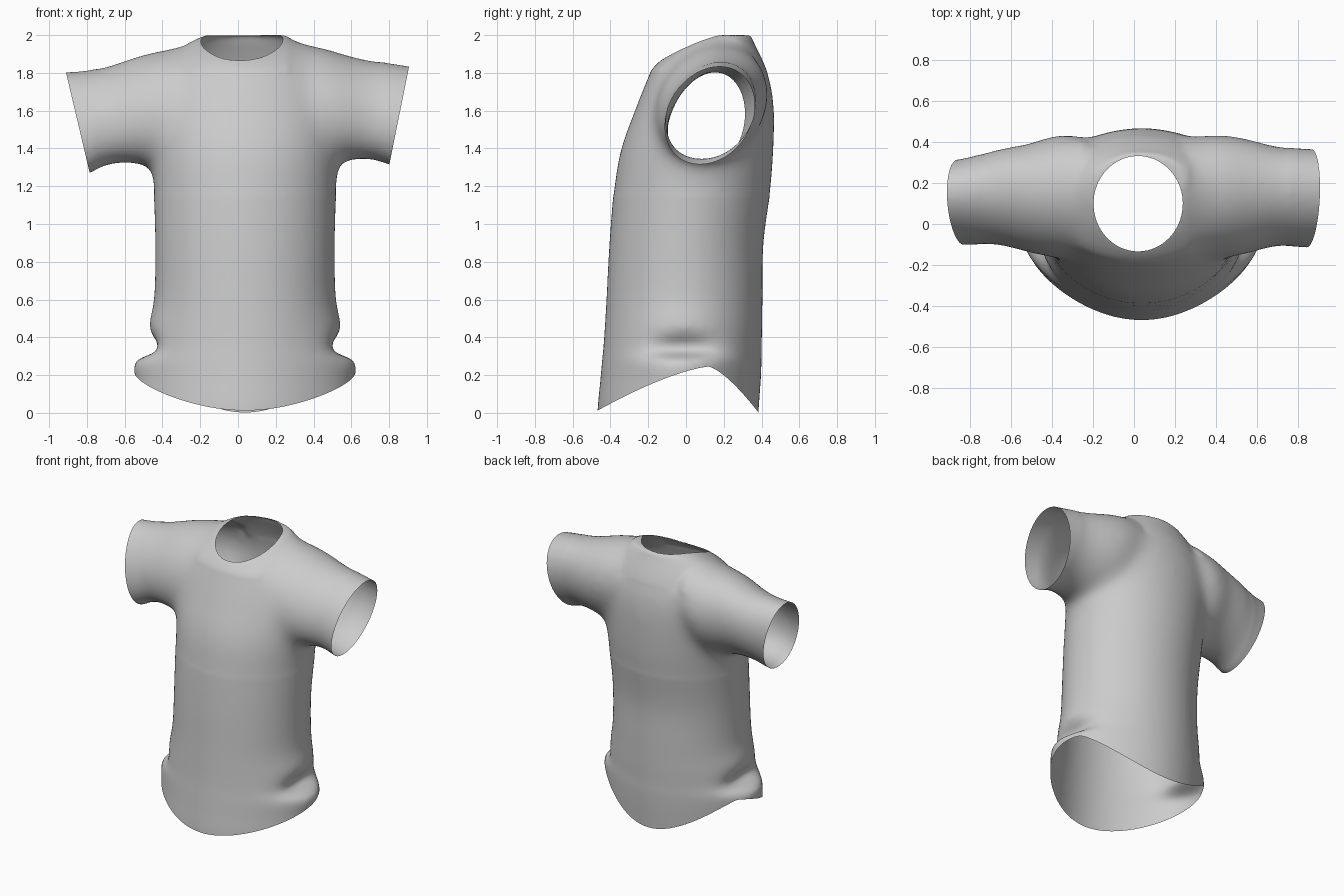
import bpy, bmesh, math
from mathutils import Vector

cube = bpy.data.objects.get("Cube")
if cube:
    bpy.data.objects.remove(cube)

SIDES = 72
STEPS = 5
MID_X = 0.037
ANGLES = [2 * math.pi * i / SIDES for i in range(SIDES)]


def flowing(table):
    """Smoothly interpolate the rows of a section table."""
    rows = [Vector(r) for r in table]
    rows = [rows[0]] + rows + [rows[-1]]
    result = []
    for a, b, c, d in zip(rows, rows[1:], rows[2:], rows[3:]):
        for i in range(STEPS):
            t = i / STEPS
            result.append(b + (c - a) * t / 2
                          + (2 * a - 5 * b + 4 * c - d) * t ** 2 / 2
                          + (3 * b - a - 3 * c + d) * t ** 3 / 2)
    return result + [rows[-1]]


def loft(bm, rings):
    """Closed tube through equal rings of points, capped at both ends."""
    loops = [[bm.verts.new(p) for p in ring] for ring in rings]
    for a, b in zip(loops, loops[1:]):
        for i in range(SIDES):
            j = (i + 1) % SIDES
            bm.faces.new((a[i], a[j], b[j], b[i]))
    bm.faces.new(loops[0])
    bm.faces.new(loops[-1])


def torso_ring(z, half_x, front, back, flare, pinch):
    mid, half_y = (front + back) / 2, (back - front) / 2
    return [(MID_X + math.cos(a) * (half_x + flare * math.cos(a) ** 2
                                    - pinch * math.cos(a) ** 10),
             mid + half_y * math.sin(a), z) for a in ANGLES]


def sleeve_ring(x, front, back, low, high, lean):
    y, z, rz = (front + back) / 2, (low + high) / 2, (high - low) / 2
    ry = math.sqrt(((back - front) / 2) ** 2 - lean ** 2)
    return [(x, y + ry * math.cos(a) + lean * math.sin(a), z + rz * math.sin(a))
            for a in ANGLES]


def trim(bm, zone, point, normal):
    """Cut the cloth in the zone with a plane, dropping the side it points to."""
    verts = [v for v in bm.verts if zone(v.co)]
    chosen = set(verts)
    faces = [f for f in bm.faces if all(v in chosen for v in f.verts)]
    edges = list({e for f in faces for e in f.edges})
    bmesh.ops.bisect_plane(bm, geom=verts + edges + faces, dist=1e-6,
                           plane_co=point, plane_no=normal, clear_outer=True)


def trim_curved(bm, zone, height, normal):
    """Cut the cloth in the zone along the surface z = height(x, y)."""
    for v in bm.verts:
        v.co.z -= height(v.co.x, v.co.y)
    trim(bm, lambda p: zone(Vector((p.x, p.y, p.z + height(p.x, p.y)))),
         (0, 0, 0), normal)
    for v in bm.verts:
        v.co.z += height(v.co.x, v.co.y)


# Torso: height, half width, front, back, hem flare, side pinch
TORSO = [
    (-0.15, 0.48, -0.47, 0.375, 0.10, 0),
    (0.02, 0.48, -0.468, 0.385, 0.10, 0),
    (0.16, 0.48, -0.455, 0.395, 0.10, 0),
    (0.27, 0.48, -0.445, 0.40, 0.10, 0),
    (0.34, 0.48, -0.438, 0.40, 0.07, 0.095),
    (0.45, 0.48, -0.43, 0.403, 0.035, 0.01),
    (0.62, 0.475, -0.42, 0.405, 0.005, 0),
    (0.90, 0.475, -0.405, 0.41, 0, 0),
    (1.20, 0.485, -0.38, 0.45, 0, 0),
    (1.40, 0.50, -0.345, 0.465, 0, 0),
    (1.60, 0.51, -0.272, 0.468, 0, 0),
    (1.72, 0.49, -0.225, 0.455, 0, 0),
    (1.82, 0.44, -0.18, 0.425, 0, 0),
    (1.90, 0.375, -0.09, 0.39, 0, 0),
    (1.96, 0.295, 0.01, 0.36, 0, 0),
    (2.00, 0.21, 0.10, 0.345, 0, 0),
]
# Sleeves: distance out, front, back, underside, top, lean
LEFT = [
    (0.15, -0.08, 0.36, 1.42, 1.95, 0.05),
    (0.30, -0.14, 0.425, 1.36, 1.955, 0.05),
    (0.45, -0.165, 0.435, 1.32, 1.935, 0.05),
    (0.58, -0.14, 0.41, 1.335, 1.895, 0.055),
    (0.70, -0.108, 0.378, 1.342, 1.868, 0.055),
    (0.85, -0.115, 0.365, 1.30, 1.843, 0.055),
    (1.00, -0.12, 0.36, 1.26, 1.82, 0.055),
]
RIGHT = [
    (-0.13, -0.08, 0.36, 1.42, 1.94, 0.05),
    (-0.25, -0.14, 0.425, 1.36, 1.945, 0.05),
    (-0.38, -0.165, 0.435, 1.30, 1.925, 0.05),
    (-0.52, -0.14, 0.39, 1.315, 1.895, 0.055),
    (-0.65, -0.105, 0.37, 1.32, 1.85, 0.055),
    (-0.80, -0.10, 0.325, 1.265, 1.812, 0.055),
    (-1.00, -0.11, 0.29, 1.19, 1.80, 0.055),
]

bm = bmesh.new()
loft(bm, [torso_ring(*r) for r in flowing(TORSO)])
for table in (LEFT, RIGHT):
    loft(bm, [sleeve_ring(*r) for r in flowing(table)])
bmesh.ops.recalc_face_normals(bm, faces=bm.faces)
mesh = bpy.data.meshes.new("shirt_sections")
bm.to_mesh(mesh)
bm.free()
shirt = bpy.data.objects.new("shirt", mesh)
bpy.context.collection.objects.link(shirt)

# Blend torso and sleeves into one soft cloth surface
remesh = shirt.modifiers.new("blend", 'REMESH')
remesh.mode = 'VOXEL'
remesh.voxel_size = 0.018
soften = shirt.modifiers.new("soften", 'SMOOTH')
soften.factor = 0.5
soften.iterations = 8
cloth_mesh = bpy.data.meshes.new_from_object(
    shirt.evaluated_get(bpy.context.evaluated_depsgraph_get()))
shirt.modifiers.clear()
shirt.data = cloth_mesh

bm = bmesh.new()
bm.from_mesh(cloth_mesh)

# Ease the shoulder and armpit joins
joins = [v for v in bm.verts if v.co.z > 1.15 and abs(v.co.x) < 0.75
         and (abs(v.co.x) > 0.27 or v.co.z < 1.8)]
for i in range(40):
    bmesh.ops.smooth_vert(bm, verts=joins, factor=0.5, use_axis_x=True,
                          use_axis_y=True, use_axis_z=True)

# Sleeve openings
trim(bm, lambda p: p.x > 0.7 and p.z > 1, (0.905, 0, 1.83), (0.52, 0, -0.105))
trim(bm, lambda p: p.x < -0.7 and p.z > 1, (-0.91, 0, 1.80), (-0.53, 0, -0.125))


# Curved hem, high at the sides and low at front and back
def hem(x, y):
    t = abs(y - 0.12) / (0.61 if y < 0.12 else 0.265)
    return 0.245 * (1 - t ** 1.4)


# Round neckline, a steep funnel through the top
def neckline(x, y):
    return 1.93 + 4 * (math.hypot((x - 0.02) / 0.215, (y - 0.095) / 0.232) - 1)


trim_curved(bm, lambda p: p.z < 0.6, hem, (0, 0, -1))
trim_curved(bm, lambda p: p.z > 1.6 and math.hypot(p.x - 0.02, p.y - 0.1) < 0.36,
            neckline, (0, 0, 1))
bm.to_mesh(cloth_mesh)
bm.free()

# Plain cloth
cloth = bpy.data.materials.new("grey cloth")
cloth.use_nodes = True
colour = (0.6, 0.6, 0.6, 1)
cloth.diffuse_color = colour
cloth.node_tree.nodes["Principled BSDF"].inputs["Base Color"].default_value = colour
cloth_mesh.materials.clear()
cloth_mesh.materials.append(cloth)
for f in cloth_mesh.polygons:
    f.material_index = 0
    f.use_smooth = True
